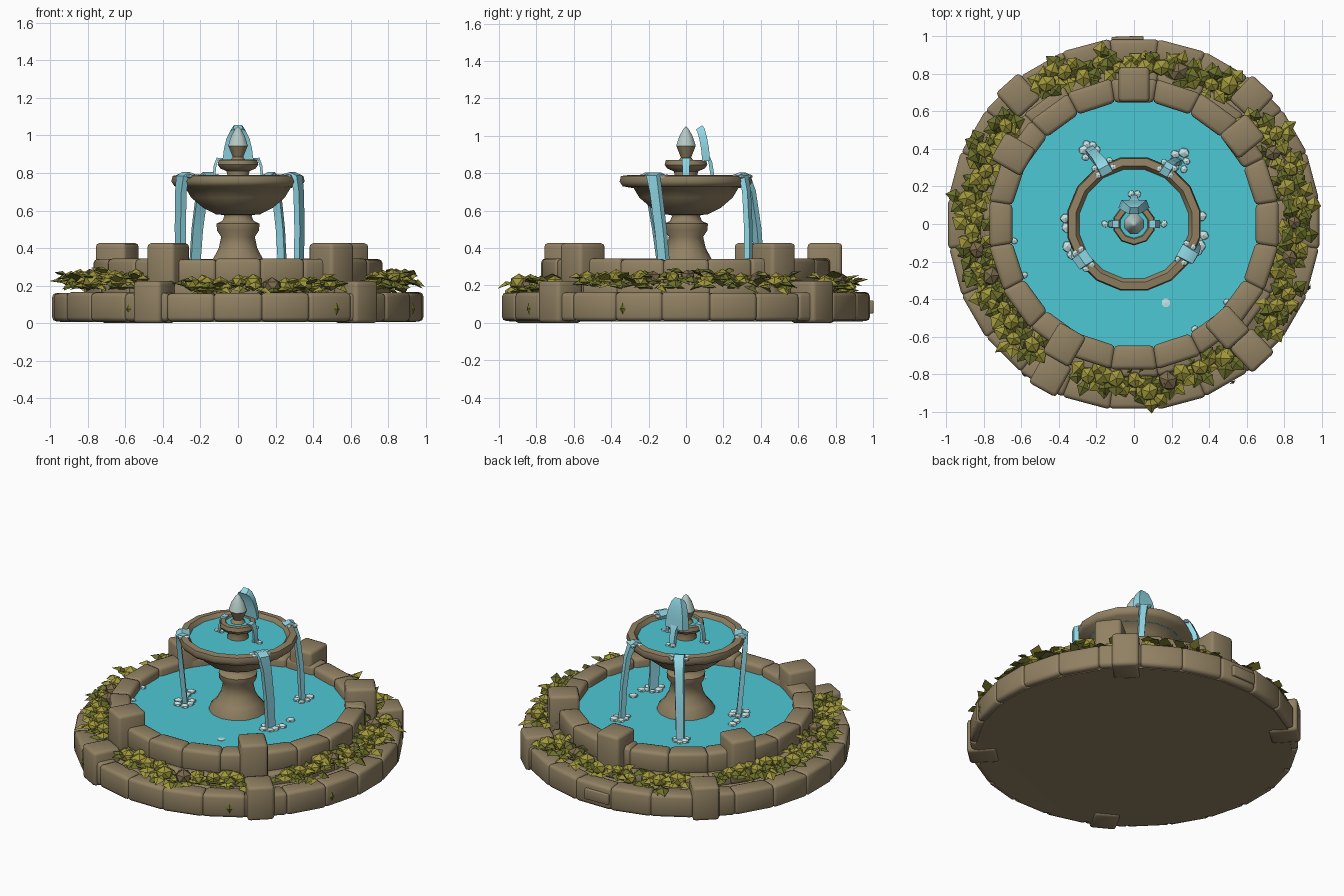
import bpy, bmesh, math, random
from mathutils import Vector, Matrix

if "Cube" in bpy.data.objects:
    bpy.data.objects.remove(bpy.data.objects["Cube"])
random.seed(7)

def mat(name, c):
    m = bpy.data.materials.new(name)
    m.diffuse_color = (*c, 1)
    m.use_nodes = True
    m.node_tree.nodes["Principled BSDF"].inputs["Base Color"].default_value = m.diffuse_color
    return m

STONE = mat("tan_stone", (0.285, 0.22, 0.125))
WATER = mat("teal_water", (0.075, 0.58, 0.66))
STREAM = mat("falling_water", (0.28, 0.68, 0.78))
FOAM = mat("pale_foam", (0.60, 0.82, 0.84))
CRYSTAL = mat("pale_crystal", (0.46, 0.58, 0.55))
LEAF_D = mat("dark_olive_leaf", (0.15, 0.16, 0.025))
LEAF_L = mat("yellow_olive_leaf", (0.35, 0.31, 0.045))
BROWN = mat("brown_bud", (0.20, 0.145, 0.07))
UP = Vector((0, 0, 1))

def finish(name, bm, mats, bevel=0, smooth=0):
    bmesh.ops.recalc_face_normals(bm, faces=bm.faces)
    me = bpy.data.meshes.new(name)
    bm.to_mesh(me)
    bm.free()
    ob = bpy.data.objects.new(name, me)
    bpy.context.collection.objects.link(ob)
    for m in mats:
        me.materials.append(m)
    if bevel:
        for p in me.polygons:
            p.use_smooth = True
        b = ob.modifiers.new("bevel", 'BEVEL')
        b.width, b.segments, b.limit_method = bevel, 2, 'ANGLE'
    if smooth:
        bpy.ops.object.select_all(action='DESELECT')
        ob.select_set(True)
        bpy.context.view_layer.objects.active = ob
        bpy.ops.object.shade_smooth_by_angle(angle=math.radians(smooth))
    return ob

def pol(r, a, z=0):
    return Vector((r * math.cos(a), r * math.sin(a), z))

def hexa(bm, bottom, top):
    """Closed block from two four-point loops."""
    v = [bm.verts.new(p) for p in bottom + top]
    bm.faces.new(v[:4])
    bm.faces.new(v[4:])
    for i in range(4):
        j = (i + 1) % 4
        bm.faces.new((v[i], v[j], v[4 + j], v[4 + i]))

def stone_ring(name, n, r0, r1, z0, z1, jit, bevel):
    bm = bmesh.new()
    for i in range(n):
        a, b = 2 * math.pi * (i + .5) / n - .004, 2 * math.pi * (i + 1.5) / n + .004
        d, e = random.uniform(-jit, 0), random.uniform(-jit, jit) / 2
        loop = [(r0, a), (r1 + d, a), (r1 + d, b), (r0, b)]
        hexa(bm, [pol(r, t, z0) for r, t in loop], [pol(r, t, z1 + e) for r, t in loop])
    return finish(name, bm, [STONE], bevel)

def post(name, deg, r0, r1, width, z0, z1, bevel=0.02):
    a, bm = math.radians(deg), bmesh.new()
    side = pol(width / 2, a + math.pi / 2)
    lp = [pol(r0, a) - side, pol(r1, a) - side, pol(r1, a) + side, pol(r0, a) + side]
    hexa(bm, [p + UP * z0 for p in lp], [p + UP * z1 for p in lp])
    return finish(name, bm, [STONE], bevel)

def lathe(name, profile, n, m, smooth=0):
    """Revolve (radius, height) points; radius 0 closes to a point."""
    bm, rings = bmesh.new(), []
    for r, z in profile:
        rings.append([bm.verts.new(pol(r, 2 * math.pi * (i + .5) / n, z)) for i in range(n)]
                     if r > 0 else [bm.verts.new((0, 0, z))] * n)
    for A, B in zip(rings, rings[1:]):
        for i in range(n):
            j = (i + 1) % n
            bm.faces.new(list(dict.fromkeys((A[i], A[j], B[j], B[i]))))
    return finish(name, bm, [m], smooth=smooth)

def ribbon(name, pts, widths, across, thick, m):
    """Thick strip along a path."""
    bm, across, rings = bmesh.new(), across.normalized(), []
    pts = [Vector(p) for p in pts]
    for i, (p, w) in enumerate(zip(pts, widths)):
        t = pts[min(i + 1, len(pts) - 1)] - pts[max(i - 1, 0)]
        nrm = t.cross(across).normalized() * thick / 2
        s = across * w / 2
        rings.append([bm.verts.new(p + q) for q in (-s * .8 - nrm, s * .8 - nrm, s + nrm, -s + nrm)])
    bm.faces.new(rings[0])
    bm.faces.new(rings[-1])
    for A, B in zip(rings, rings[1:]):
        for i in range(4):
            j = (i + 1) % 4
            bm.faces.new((A[i], A[j], B[j], B[i]))
    return finish(name, bm, [m], smooth=40)

def blobs(name, spots, m, flat=.8):
    bm = bmesh.new()
    for p, r in spots:
        M = Matrix.Translation(p) @ Matrix.Rotation(random.random() * 6, 4, 'Z') @ Matrix.Diagonal((r, r * .85, r * flat, 1))
        bmesh.ops.create_icosphere(bm, subdivisions=1, radius=1, matrix=M)
    return finish(name, bm, [m])

# Outer kerb, planter bed and pool wall
stone_ring("outer_kerb", 24, 0.87, 1.0, 0.01, 0.163, 0.008, 0.022)
lathe("planter_floor", [(0, .03), (.955, .006), (.955, .1), (.9, .14), (0, .14)], 24, STONE, 40)
stone_ring("wall_step", 20, 0.66, 0.83, 0.12, 0.215, 0.008, 0.02)
stone_ring("pool_wall", 20, 0.655, 0.785, 0.2, 0.343, 0.006, 0.022)
for i, d in enumerate((90, 150, 39, -48, -120)):
    post(f"wall_post_{i}", d, 0.65, 0.835, 0.165, 0.14, 0.427)
for i, d in enumerate((132, 47, -47, -119)):
    post(f"kerb_post_{i}", d, 0.83, 1.01, 0.165, 0.0, 0.225)
post("kerb_patch", 92, 0.9, 1.0, 0.17, 0.05, 0.12, 0.006)

# Pool water
lathe("pool_water", [(0, .285), (.67, .285), (.67, .15), (0, .15)], 20, WATER)

# Pedestal and large bowl
lathe("pedestal", [(0, .2), (.19, .2), (.175, .30), (.135, .345), (.105, .40), (.092, .46), (.115, .495),
                   (.117, .53), (.085, .545), (.075, .57), (.09, .6), (0, .6)], 14, STONE, 50)
lathe("large_bowl", [(0, .57), (.12, .58), (.19, .615), (.255, .67), (.285, .72), (.345, .73), (.362, .755),
                     (.355, .785), (.315, .79), (.295, .765), (.27, .70), (0, .69)], 16, STONE, 50)
lathe("bowl_water", [(0, .765), (.30, .765), (.29, .72), (0, .72)], 16, WATER)

# Small bowl and finial
lathe("small_bowl", [(0, .73), (.075, .74), (.06, .79), (.065, .81), (.1, .825), (.114, .845), (.108, .87),
                     (.08, .872), (.07, .86), (0, .86)], 10, STONE, 40)
lathe("small_bowl_water", [(0, .864), (.078, .866), (.06, .85), (0, .85)], 10, WATER)
lathe("finial_stem", [(0, .85), (.05, .86), (.03, .885), (.056, .945), (0, .95)], 8, STONE, 50)
lathe("finial_tip", [(0, .94), (.057, .945), (.04, .995), (.016, 1.035), (0, 1.05)], 8, CRYSTAL, 50)

# Arching jet behind the finial
ribbon("arching_jet", [(0, .07, 1.045), (0, .08, 1.03), (0, .092, .985), (0, .102, .93), (0, .108, .865)],
       (.05, .085, .125, .15, .165), Vector((1, 0, 0)), .042, STREAM)
ribbon("jet_trickle", [(0, .11, .9), (0, .13, .86), (0, .145, .765)], (.07, .05, .04), Vector((1, 0, 0)), .02, STREAM)

# Trickles from the small bowl
for s in (-1, 1):
    ribbon("small_trickle", [(s * .08, 0, .873), (s * .11, 0, .876), (s * .122, 0, .84), (s * .13, 0, .765)],
           (.045, .045, .04, .04), Vector((0, 1, 0)), .014, STREAM)

# Four streams from the large bowl with splashes
splash = []
streams = [((-.155, .29), (-.235, .395), .075), ((.17, .285), (.24, .335), .055),
           ((.265, -.15), (.325, -.115), .08), ((-.26, -.18), (-.305, -.12), .085)]
for i, (a, b, w) in enumerate(streams):
    A, B = Vector((*a, 0)), Vector((*b, 0))
    out = A.normalized()
    rim = out * .362
    path = [A * .93 + UP * .775, A.lerp(rim, .5) + UP * .79, rim + UP * .782,
            rim.lerp(B, .3) + out * .008 + UP * .70, rim.lerp(B, .7) + out * .008 + UP * .5, B + UP * .27]
    ribbon(f"stream_{i}", path, (w * 1.1, w, w, w * .85, w * .8, w * .75), A.cross(UP), .03, STREAM)
    for k in range(6):
        splash.append((B + pol(random.uniform(.03, .055), k * 1.05, .288), random.uniform(.022, .034)))
    for k in (-1, 1):
        for f in (.97, 1.1):
            splash.append((A * f + A.cross(UP).normalized() * k * w * .6 + UP * .783, .02))
for x, y in ((.14, 0), (-.14, 0), (0, .16)):
    splash += [(Vector((x + dx, y, .768)), .022) for dx in (-.015, .02)]
# Extra splashes at the left and right of the pool, and foam along its edge
for x, y in ((.37, -.06), (.36, .04), (-.36, -.02), (-.365, .03)):
    splash.append((Vector((x, y, .288)), .032))
for d in (-60, -40, 188, 205):
    splash.append((pol(.645, math.radians(d), .288), .022))
blobs("splash_foam", splash, FOAM, .6)
lathe("floating_bubble", [(0, .289), (.024, .287), (.024, .28), (0, .28)], 8, FOAM).location = (.17, -.42, 0)

# Planter foliage: folded leaves in clumps, with gaps at the kerb posts
bm = bmesh.new()
buds, brown = [], []

def leaf(c, yaw, pitch, L, W, mi):
    M = Matrix.Translation(c) @ Matrix.Rotation(yaw, 4, 'Z') @ Matrix.Rotation(-pitch, 4, 'Y')
    b, l, t, r, m = [bm.verts.new(M @ Vector(p)) for p in
                     ((0, 0, 0), (L * .5, W, 0), (L, 0, -.008), (L * .5, -W, 0), (L * .5, 0, W * .5))]
    for f in ((b, r, m), (r, t, m), (t, l, m), (l, b, m), (b, l, t, r)):
        bm.faces.new(f).material_index = mi

for lo, hi in ((-36, 39), (55, 86), (95, 122), (142, 230), (252, 306)):
    n = round((hi - lo) / 6)
    for k in range(n + 1):
        a = math.radians(lo + (hi - lo) * k / n + random.uniform(-1, 1))
        tall = .035 if abs(math.cos(a)) > .6 else .005
        c = pol(random.uniform(.81, .905), a, random.uniform(.185, .215) + tall)
        for j in range(7):
            yaw = j * .9 + random.uniform(-.4, .4)
            leaf(c + pol(.02, yaw, random.uniform(-.04, .02)), yaw, random.uniform(-.35, .55),
                 random.uniform(.075, .115), random.uniform(.03, .048), 0 if random.random() < .55 else 1)
        spot = (c + UP * .005, random.uniform(.042, .065))
        (brown if random.random() < .12 else buds).append(spot)
        # Low filler leaf across the bed
        leaf(pol(1.68 - c.xy.length - .03, a, .18), random.uniform(0, 6), .15, .12, .045, 0)
# Leaves hanging over the kerb
for d in (-126, -58, -20):
    leaf(pol(.99, math.radians(d), .11), math.radians(d), -1.5, .07, .018, 0)
finish("planter_leaves", bm, [LEAF_D, LEAF_L])
blobs("leaf_buds", buds, LEAF_L)
blobs("brown_buds", brown, BROWN)
